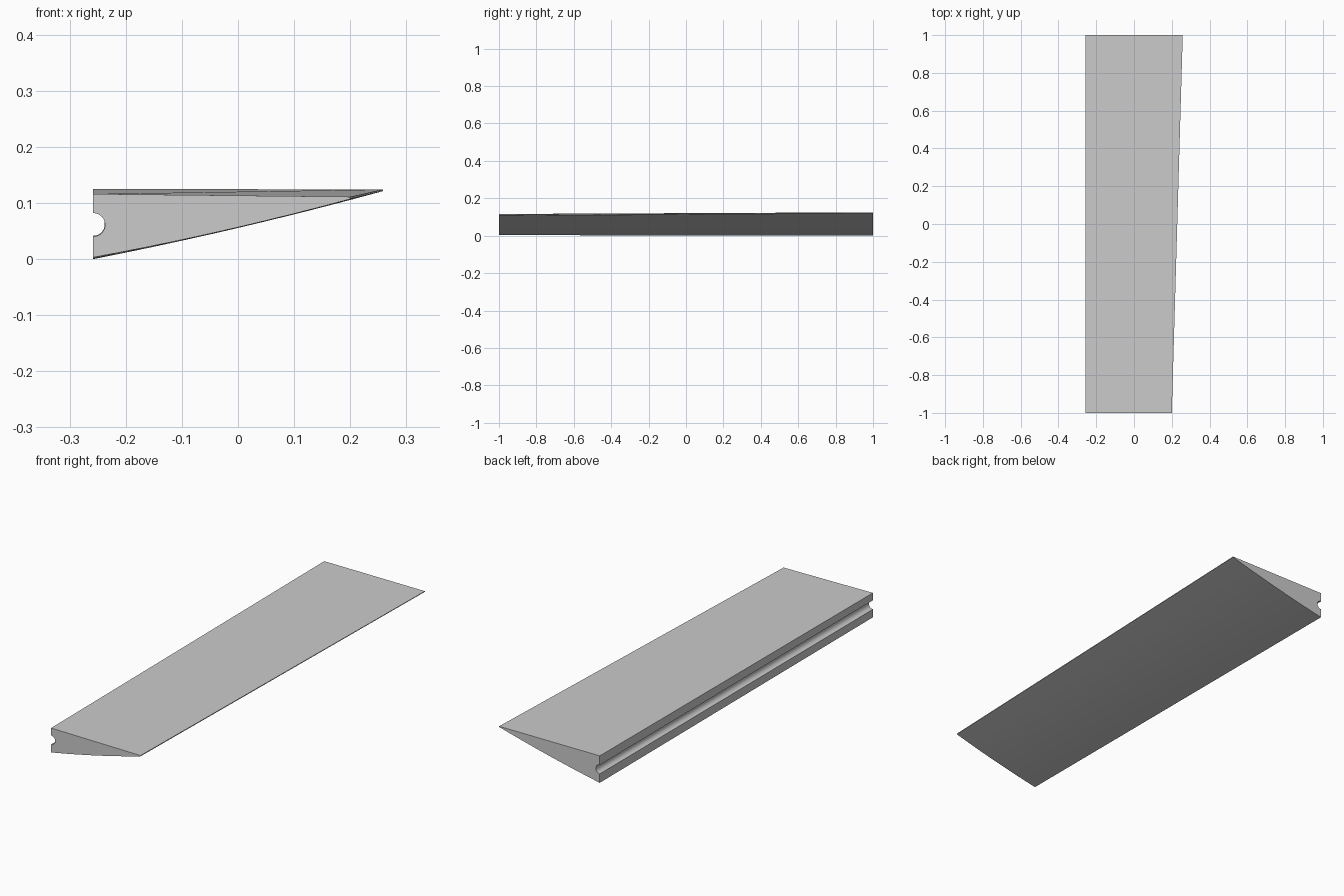
import bpy, bmesh, math

cube = bpy.data.objects.get("Cube")
if cube:
    bpy.data.objects.remove(cube, do_unlink=True)

grey = bpy.data.materials.new("plain grey")
grey.use_nodes = True
color = (0.6, 0.6, 0.6, 1)
grey.diffuse_color = color
grey.node_tree.nodes["Principled BSDF"].inputs["Base Color"].default_value = color

HINGE_X = -0.258
ARC_STEPS = 16
BELLY_STEPS = 10


def section(bottom, top, tip_x, tip_low, tip_high, groove_z, groove_r):
    """Tapered profile: flat top, thin edge, bowed belly, round hinge groove."""
    pts = [(HINGE_X, top), (tip_x, tip_high)]
    for i in range(BELLY_STEPS + 1):
        t = i / BELLY_STEPS
        bow = 0.005 * 4 * t * (1 - t)
        pts.append((tip_x + (HINGE_X - tip_x) * t,
                    tip_low + (bottom - tip_low) * t - bow))
    for i in range(ARC_STEPS + 1):
        a = -math.pi / 2 + math.pi * i / ARC_STEPS
        pts.append((HINGE_X + groove_r * math.cos(a), groove_z + groove_r * math.sin(a)))
    return pts


# Control surface lofted between its narrow and wide ends
bm = bmesh.new()
ends = [
    (-1, section(0.003, 0.116, 0.2, 0.107, 0.111, 0.061, 0.021)),
    (1, section(0.0, 0.125, 0.258, 0.121, 0.124, 0.062, 0.0205)),
]
rings = [[bm.verts.new((x, y, z)) for x, z in pts] for y, pts in ends]
count = len(rings[0])
for i in range(count):
    j = (i + 1) % count
    bm.faces.new((rings[0][i], rings[0][j], rings[1][j], rings[1][i]))
for ring in rings:
    bm.faces.new(ring)
bmesh.ops.recalc_face_normals(bm, faces=bm.faces)

mesh = bpy.data.meshes.new("wing_flap")
bm.to_mesh(mesh)
bm.free()
mesh.materials.append(grey)
flap = bpy.data.objects.new("wing_flap", mesh)
bpy.context.collection.objects.link(flap)

bpy.ops.object.select_all(action="DESELECT")
flap.select_set(True)
bpy.context.view_layer.objects.active = flap
bpy.ops.object.shade_smooth_by_angle(angle=math.radians(30))
